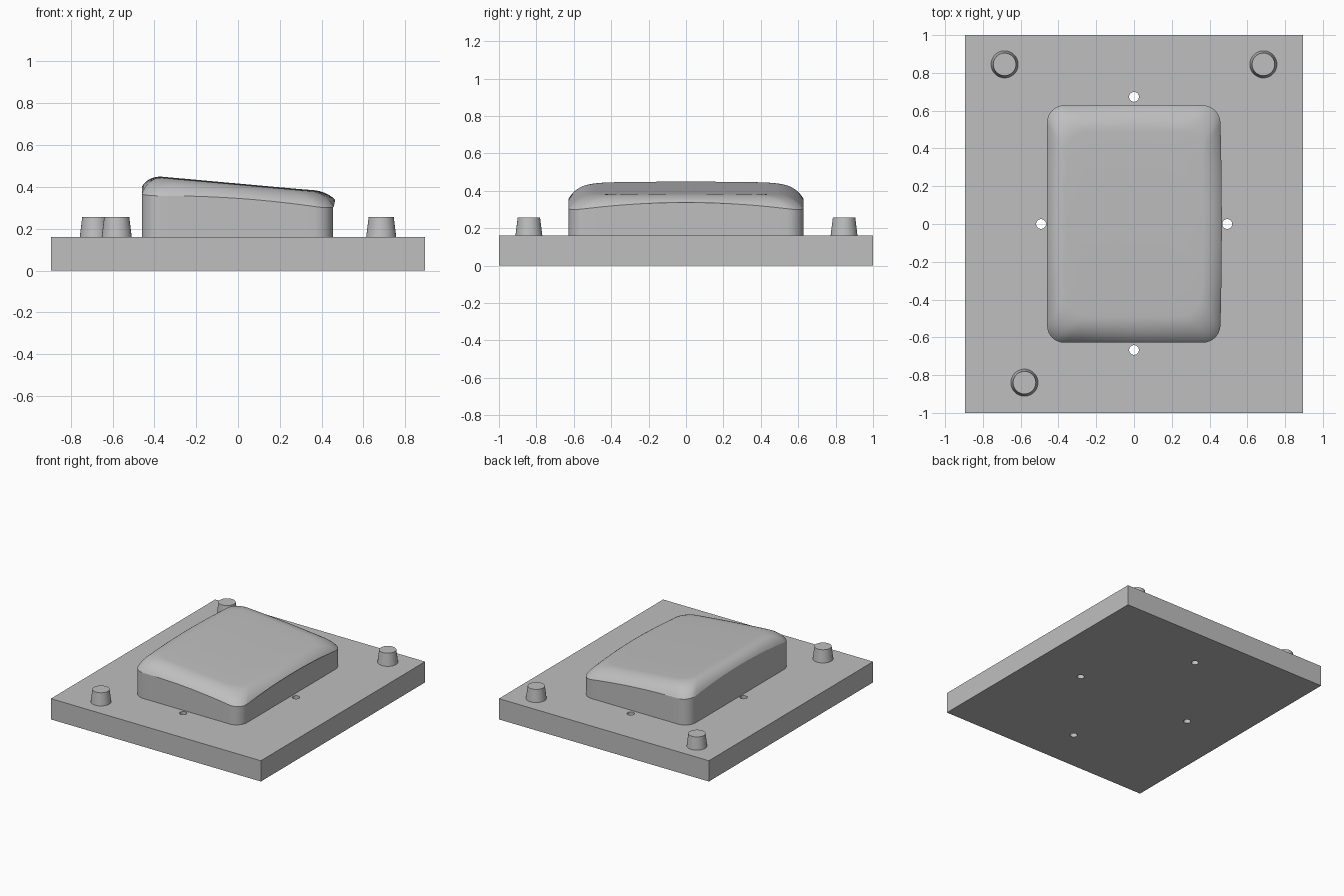
import bpy, bmesh, math

cube = bpy.data.objects.get("Cube")
if cube:
    bpy.data.objects.remove(cube, do_unlink=True)

grey = bpy.data.materials.new("light grey metal")
grey.use_nodes = True
colour = (0.52, 0.52, 0.52, 1)
grey.diffuse_color = colour
grey.node_tree.nodes["Principled BSDF"].inputs["Base Color"].default_value = colour

PLATE_TOP = 0.16
CX, HX, HY = -0.0025, 0.4575, 0.628      # core outline centre and half sizes


def finish(obj, name, angle=35):
    obj.name = name
    obj.data.materials.clear()
    obj.data.materials.append(grey)
    bpy.ops.object.select_all(action="DESELECT")
    obj.select_set(True)
    bpy.context.view_layer.objects.active = obj
    bpy.ops.object.shade_smooth_by_angle(angle=math.radians(angle))
    return obj


def from_bmesh(bm, name, angle=35):
    bmesh.ops.remove_doubles(bm, verts=bm.verts, dist=0.0002)
    bmesh.ops.recalc_face_normals(bm, faces=bm.faces)
    mesh = bpy.data.meshes.new(name)
    bm.to_mesh(mesh)
    bm.free()
    obj = bpy.data.objects.new(name, mesh)
    bpy.context.collection.objects.link(obj)
    return finish(obj, name, angle)


def outline(hx, hy, r, arc=8, side=14):
    """Rounded rectangle with evenly divided straight sides."""
    pts = []
    corners = [(1, 1), (-1, 1), (-1, -1), (1, -1)]
    for q, (sx, sy) in enumerate(corners):
        for k in range(arc + 1):
            a = math.pi / 2 * (q + k / arc)
            pts.append((CX + sx * (hx - r) + r * math.cos(a),
                        sy * (hy - r) + r * math.sin(a)))
        nx, ny = corners[(q + 1) % 4]
        a = math.pi / 2 * (q + 1)
        end = (CX + nx * (hx - r) + r * math.cos(a),
               ny * (hy - r) + r * math.sin(a))
        start = pts[-1]
        for k in range(1, side):
            t = k / side
            pts.append(tuple(s + (e - s) * t for s, e in zip(start, end)))
    return pts


def bow(y):
    return max(0, 1 - (y / HY) ** 2)


def seam(x, y):
    """Height of the crease between wall and crown."""
    return 0.345 - 0.07 * x - 0.1 * x * x + 0.045 * bow(y)


def crown(x, y):
    """Height of the sloping top surface."""
    return 0.416 - 0.09 * x - 0.02 * y * y


def loft(bm, rings):
    loops = [[bm.verts.new(p) for p in ring] for ring in rings]
    for a, b in zip(loops, loops[1:]):
        for i in range(len(a)):
            j = (i + 1) % len(a)
            bm.faces.new((a[i], a[j], b[j], b[i]))
    return loops


# Base plate with four through holes
bpy.ops.mesh.primitive_cube_add(size=1, location=(0, 0, PLATE_TOP / 2))
plate = bpy.context.object
plate.scale = (1.79, 2, PLATE_TOP)
bpy.ops.object.transform_apply(location=True, scale=True)
for x, y in [(0, 0.673), (0, -0.667), (-0.492, 0), (0.494, 0)]:
    bpy.ops.mesh.primitive_cylinder_add(vertices=32, radius=0.026, depth=1, location=(x, y, 0))
    cutter = bpy.context.object
    cutter.hide_render = True
    mod = plate.modifiers.new("hole", "BOOLEAN")
    mod.operation, mod.solver, mod.object = "DIFFERENCE", "EXACT", cutter
    bpy.context.view_layer.objects.active = plate
    bpy.ops.object.modifier_apply(modifier=mod.name)
    bpy.data.objects.remove(cutter, do_unlink=True)
finish(plate, "base_plate")

# Tapered locating pins
pins = [("back_right", -0.685, 0.845), ("back_left", 0.685, 0.845), ("front_right", -0.58, -0.84)]
for label, x, y in pins:
    bpy.ops.mesh.primitive_cone_add(vertices=48, radius1=0.072, radius2=0.06, depth=0.097,
                                    location=(x, y, PLATE_TOP + 0.0475))
    finish(bpy.context.object, label + "_pin")

# Core wall, standing on the plate and trimmed along the crease
rim = outline(HX, HY, 0.09)
bm = bmesh.new()
loft(bm, [[(x, y, PLATE_TOP) for x, y in rim],
          [(x, y, seam(x, y)) for x, y in rim]])
from_bmesh(bm, "core_wall")

# Core crown: slight lip on the left side, rounded shoulder, sloping top
bm = bmesh.new()
rings = [[(x, y, seam(x, y)) for x, y in rim]]
STEPS, A0 = 10, math.radians(30)


def lip(x, y):
    return 0.01 * bow(y) * max(0, x / HX) ** 4


for k in range(STEPS + 1):
    a = A0 + (math.pi / 2 - A0) * k / STEPS
    inset = 1 - math.cos(a) / math.cos(A0)
    rise = (math.sin(a) - math.sin(A0)) / (1 - math.sin(A0))
    ring = []
    shape = outline(HX - 0.1 * inset, HY - 0.14 * inset, 0.09 + 0.03 * inset)
    for (x, y), (ox, oy) in zip(shape, rim):
        low = seam(ox, oy)
        ring.append((x + lip(ox, oy), y, low + (crown(x, y) - low) * rise))
    rings.append(ring)
shoulder = rings[-1]
for s in (0.75, 0.5, 0.25):
    rings.append([(x * s, y * s, crown(x * s, y * s)) for x, y, z in shoulder])
last = loft(bm, rings)[-1]
centre = bm.verts.new((0, 0, crown(0, 0)))
for i in range(len(last)):
    bm.faces.new((last[i], last[(i + 1) % len(last)], centre))
from_bmesh(bm, "core_crown", 60)
